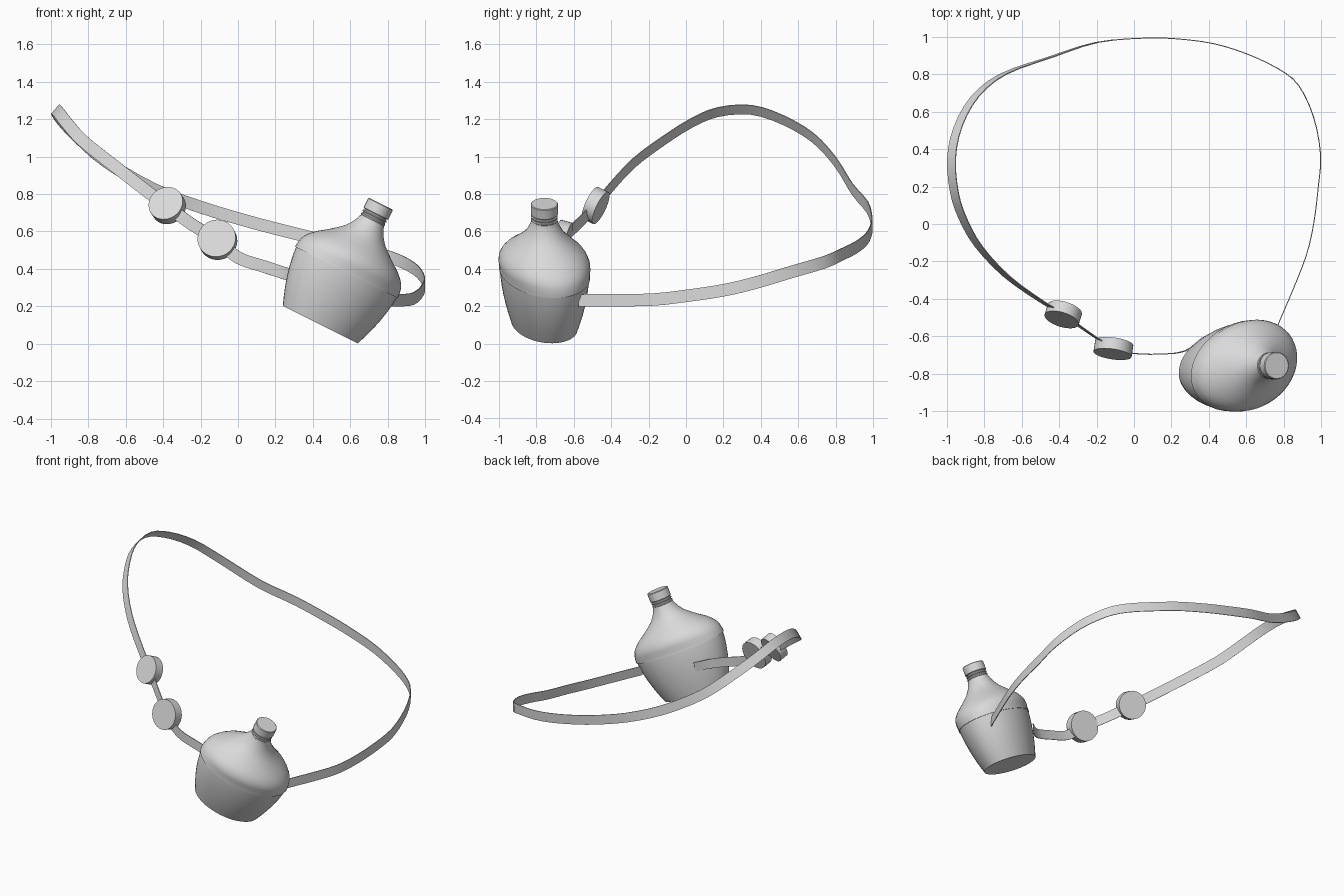
import bpy, bmesh, math
from mathutils import Vector, Matrix

if "Cube" in bpy.data.objects:
    bpy.data.objects.remove(bpy.data.objects["Cube"])

grey = bpy.data.materials.new("plain_grey")
grey.diffuse_color = (0.7, 0.7, 0.7, 1)
grey.use_nodes = True
grey.node_tree.nodes["Principled BSDF"].inputs["Base Color"].default_value = grey.diffuse_color


def finish(name, bm, matrix=Matrix(), angle=35):
    bmesh.ops.recalc_face_normals(bm, faces=bm.faces)
    me = bpy.data.meshes.new(name)
    bm.to_mesh(me)
    bm.free()
    me.transform(matrix)
    me.materials.append(grey)
    ob = bpy.data.objects.new(name, me)
    bpy.context.collection.objects.link(ob)
    bpy.ops.object.select_all(action='DESELECT')
    ob.select_set(True)
    bpy.context.view_layer.objects.active = ob
    bpy.ops.object.shade_smooth_by_angle(angle=math.radians(angle))
    return ob


def lathe(name, rings, matrix, n=48):
    """Loft capped elliptical rings given as (height, half_length, half_width)."""
    bm = bmesh.new()
    loops = []
    for t, a, b in rings:
        loops.append([bm.verts.new((a * math.cos(i * math.tau / n),
                                    b * math.sin(i * math.tau / n), t)) for i in range(n)])
    for lo, hi in zip(loops, loops[1:]):
        for i in range(n):
            j = (i + 1) % n
            bm.faces.new((lo[i], lo[j], hi[j], hi[i]))
    bm.faces.new(loops[0][::-1])
    bm.faces.new(loops[-1])
    return finish(name, bm, matrix)


def spline(p, steps):
    """Catmull-Rom samples through the points."""
    out = []
    q = [2 * p[0] - p[1]] + p + [2 * p[-1] - p[-2]]
    for k in range(1, len(q) - 2):
        a, b, c, d = q[k - 1:k + 3]
        for s in range(steps):
            t = s / steps
            out.append(0.5 * (2 * b + (c - a) * t + (2 * a - 5 * b + 4 * c - d) * t ** 2
                              + (3 * b - a - 3 * c + d) * t ** 3))
    return out + [p[-1]]


# Tilted frame of the flask
frame = (Matrix.Translation((0.44, -0.757, 0.102))
         @ Matrix.Rotation(math.atan2(0.447, 0.894), 4, 'Y')
         @ Matrix.Rotation(math.radians(22), 4, 'Z'))


def oval(t, r):
    # oval low down, round at the neck
    k = min(1, max(0, (t - 0.33) / 0.27))
    return (t, r * (1.036 - 0.036 * k), r * (0.748 + 0.252 * k))


# Flask: lower body and overhanging upper shell
lower = [(0, .224), (.05, .243), (.10, .26), (.16, .277), (.22, .290), (.28, .299), (.315, .301)]
upper = [(.311, .298), (.311, .307), (.33, .306), (.36, .301), (.385, .291), (.41, .272),
         (.438, .243), (.47, .198), (.505, .153), (.535, .119), (.568, .094), (.60, .077),
         (.625, .068), (.64, .066)]
lathe("flask_lower_body", [oval(*p) for p in lower], frame)
lathe("flask_upper_shell", [oval(*p) for p in upper], frame)

# Neck, collar rings and cap
lathe("neck", [(t, .063, .063) for t in (.60, .67)], frame)
for name, z0, z1, r in (("collar_lower", .622, .636, .071), ("collar_upper", .642, .654, .071),
                        ("cap", .660, .722, .073)):
    lathe(name, [(z0, r - .004, r - .004), (z0 + .004, r, r),
                 (z1 - .004, r, r), (z1, r - .004, r - .004)], frame)

# Strap: thin ribbon looping round from one side of the flask to the other
path = [Vector(p) for p in (
    (.755, -.575, .23), (.79, -.49, .232), (.85, -.35, .232), (.92, -.17, .236), (.96, 0, .255),
    (.985, .2, .285), (.997, .37, .325), (.96, .57, .385), (.88, .74, .435),
    (.77, .83, .475), (.6, .91, .515), (.42, .965, .56), (.22, .99, .61),
    (.05, .993, .655), (-.2, .97, .73), (-.45, .89, .825), (-.7, .80, .97),
    (-.85, .68, 1.1), (-.94, .52, 1.195), (-.975, .35, 1.25), (-.96, .17, 1.238),
    (-.915, .03, 1.18), (-.83, -.12, 1.085), (-.68, -.28, .965), (-.5, -.41, .825),
    (-.38, -.483, .735), (-.25, -.575, .64), (-.11, -.665, .55), (.0, -.692, .46),
    (.14, -.695, .412), (.27, -.68, .37), (.36, -.612, .345))]
pts = spline(path, 3)
bm = bmesh.new()
sections = []
for i, p in enumerate(pts):
    tan = (pts[min(i + 1, len(pts) - 1)] - pts[max(i - 1, 0)]).normalized()
    side = Vector((0.9 * max(0, -p.x), 0, 1))
    side = (side - tan * side.dot(tan)).normalized()
    nor = tan.cross(side)
    sections.append([bm.verts.new(p + side * s * 0.033 + nor * d * 0.0025)
                     for s, d in ((-1, -1), (1, -1), (1, 1), (-1, 1))])
for a, b in zip(sections, sections[1:]):
    for i in range(4):
        j = (i + 1) % 4
        bm.faces.new((a[i], a[j], b[j], b[i]))
bm.faces.new(sections[0][::-1])
bm.faces.new(sections[-1])
finish("strap", bm)

# Two round toggles threaded on the strap
for name, centre, normal, r in (
        ("toggle_upper", (-.378, -.483, .738), (-.27, -.87, .41), .095),
        ("toggle_lower", (-.11, -.665, .555), (-.14, -.95, .27), .103)):
    m = Matrix.Translation(centre) @ Vector(normal).to_track_quat('Z', 'Y').to_matrix().to_4x4()
    h = .032
    lathe(name, [(-h, r, r), (h, r, r)], m, 32)
